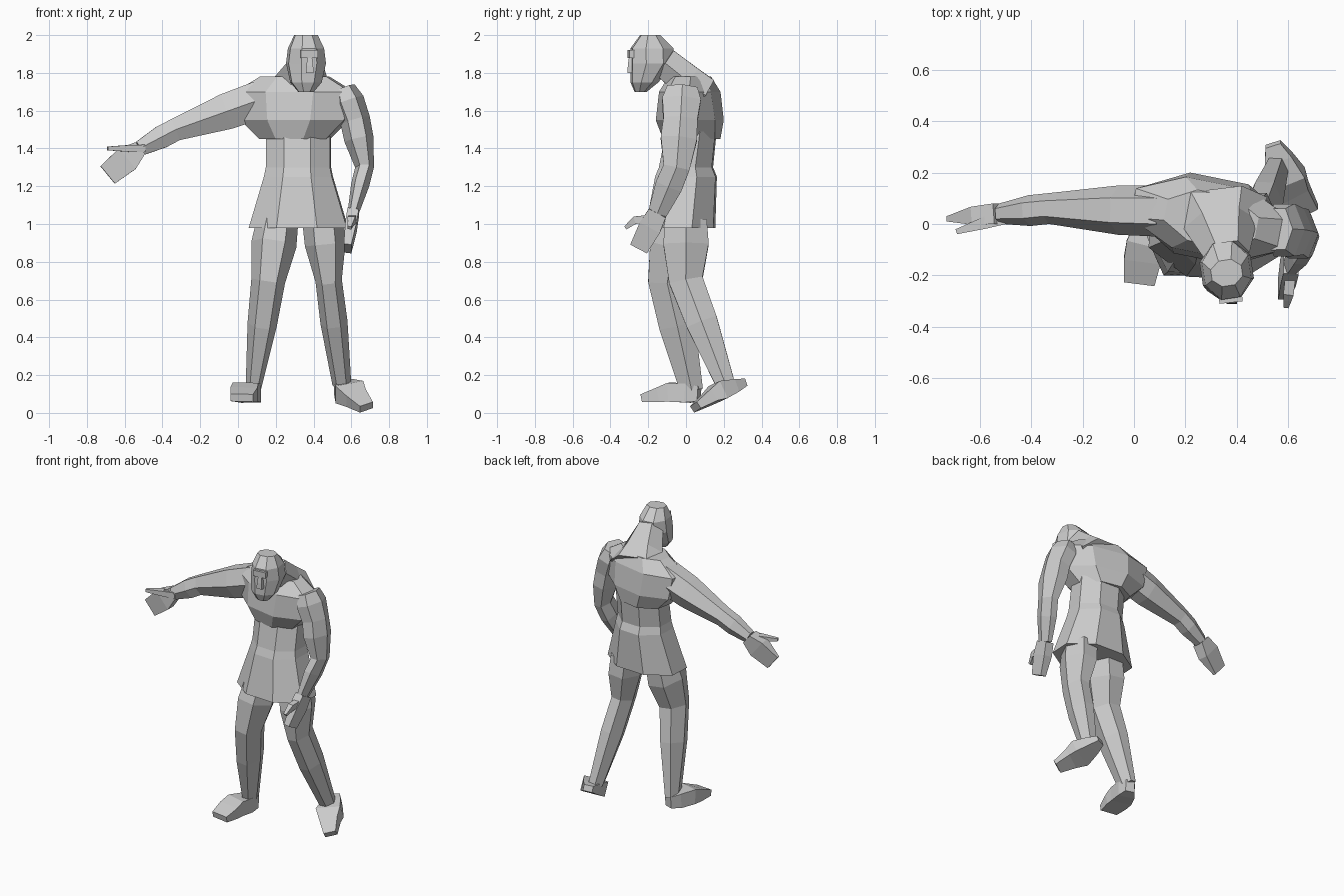
import bpy
import bmesh
from math import sin, cos, pi
from mathutils import Vector, Matrix

default_cube = bpy.data.objects.get("Cube")
if default_cube:
    bpy.data.objects.remove(default_cube)

# One clay colour for the whole figure
clay = bpy.data.materials.new("clay_grey")
clay.use_nodes = True
clay_colour = (.6, .6, .6, 1)
clay.diffuse_color = clay_colour
clay.node_tree.nodes["Principled BSDF"].inputs["Base Color"].default_value = clay_colour

SIDEWAYS = Vector((1, 0, 0))
DEPTHWAYS = Vector((0, 1, 0))
UPWARD = Vector((0, 0, 1))


def unit_section(sides):
    """Regular polygon stretched to fill a square of half-size one."""
    phase = pi / sides if sides % 4 == 0 else 0
    angles = [phase + 2 * pi * index / sides for index in range(sides)]
    widest = max(cos(angle) for angle in angles)
    tallest = max(sin(angle) for angle in angles)
    return [(cos(angle) / widest, sin(angle) / tallest) for angle in angles]


def loft(name, stations, sides, side_axis, normal=None):
    """Skin polygons along stations of centre, half width and half depth."""
    mesh_builder = bmesh.new()
    section = unit_section(sides)
    last = len(stations) - 1
    rings = []
    for index, (centre, half_width, half_depth) in enumerate(stations):
        before = stations[max(index - 1, 0)][0]
        after = stations[min(index + 1, last)][0]
        along = normal or (after - before).normalized()
        across = (side_axis - along * side_axis.dot(along)).normalized()
        outward = along.cross(across)
        rings.append([
            mesh_builder.verts.new(centre + across * half_width * u + outward * half_depth * v)
            for u, v in section])
    for lower, upper in zip(rings, rings[1:]):
        for side in range(sides):
            following = (side + 1) % sides
            mesh_builder.faces.new((lower[side], lower[following], upper[following], upper[side]))
    mesh_builder.faces.new(rings[0][::-1])
    mesh_builder.faces.new(rings[-1])
    bmesh.ops.recalc_face_normals(mesh_builder, faces=mesh_builder.faces)
    mesh = bpy.data.meshes.new(name)
    mesh_builder.to_mesh(mesh)
    mesh_builder.free()
    mesh.materials.append(clay)
    part = bpy.data.objects.new(name, mesh)
    bpy.context.collection.objects.link(part)


def column(name, x, yaw, levels):
    """Upright body mass from level rings of y, z, half width, half depth."""
    stations = [(Vector((x, y, z)), half_width, half_depth)
                for y, z, half_width, half_depth in levels]
    side_axis = Matrix.Rotation(yaw, 3, "Z") @ SIDEWAYS
    loft(name, stations, 8, side_axis, UPWARD)


def limb(name, joints, sides=6, side_axis=SIDEWAYS, swell=1.2):
    """Chain of joints with a swollen muscle ring between each pair."""
    stations = []
    for start, end in zip(joints, joints[1:]):
        belly = start[0].lerp(end[0], .4)
        muscle = [swell * (near + far) / 2 for near, far in zip(start[1:], end[1:])]
        stations += [start, (belly, *muscle)]
    stations.append(joints[-1])
    loft(name, stations, sides, side_axis)


def joint(x, y, z, half_width, half_depth=None):
    """Joint position with its size, round unless a depth is given."""
    return Vector((x, y, z)), half_width, half_depth or half_width


# Tunic skirt and waist
column("tunic_skirt", .32, -.05, [
    (-.03, .98, .26, .18), (0, 1.25, .18, .16),
    (0, 1.3, .17, .14), (.03, 1.5, .17, .13)])

# Chest and shoulders, turned slightly with the left side forward
column("chest", .3, -.2, [
    (.03, 1.45, .18, .14), (.02, 1.55, .28, .16),
    (.02, 1.7, .31, .14), (.02, 1.78, .18, .1)])

# Neck leaning forward into the head
limb("neck", [joint(.32, .08, 1.7, .2, .09), joint(.36, -.12, 1.86, .09, .08)], swell=1)

# Head with the beard tapering to the chin
column("head", .36, .15, [
    (-.24, 1.7, .04, .03), (-.22, 1.75, .08, .07), (-.18, 1.85, .1, .11),
    (-.18, 1.93, .09, .11), (-.19, 2, .06, .05)])
limb("nose", [joint(.38, -.29, 1.8, .02), joint(.38, -.29, 1.9, .01)], sides=4)
limb("brow", [joint(.33, -.29, 1.9, .02), joint(.42, -.28, 1.9, .02)],
     sides=4, side_axis=DEPTHWAYS, swell=1)

# Right arm stretched out to the side
right_wrist = joint(-.52, .04, 1.4, .04)
limb("right_arm", [
    joint(.12, .05, 1.66, .1), joint(-.33, .06, 1.5, .06), right_wrist],
    side_axis=DEPTHWAYS)
limb("right_hand", [right_wrist, joint(-.69, .02, 1.26, .01, .06)],
     sides=4, side_axis=DEPTHWAYS, swell=1.4)
limb("right_thumb", [joint(-.5, .03, 1.4, .03, .02), joint(-.69, -.03, 1.4, .01)],
     sides=4, side_axis=DEPTHWAYS)

# Left arm hanging with the forearm reaching forward
left_wrist = joint(.61, -.15, 1.06, .03, .05)
limb("left_arm", [
    joint(.56, -.02, 1.72, .06, .08), joint(.62, -.03, 1.55, .08, .09),
    joint(.67, -.05, 1.3, .05, .07), left_wrist])
limb("left_hand", [left_wrist, joint(.58, -.25, .87, .02, .05)], sides=4)
limb("left_thumb", [
    joint(.61, -.18, 1.03, .02), joint(.6, -.27, 1.02, .02), joint(.59, -.32, .98, .01)],
    sides=4, swell=1)

# Right leg and flat foot in front
limb("right_leg", [
    joint(.21, -.04, 1.02, .11), joint(.16, -.1, .7, .09, .1), joint(.08, .03, .12, .04, .06)])
limb("right_foot", [
    joint(.09, .07, .1, .03, .04), joint(.04, -.08, .11, .07, .05), joint(.02, -.23, .08, .06, .02)],
    sides=4, swell=1.1)

# Left leg and raised heel trailing behind
limb("left_leg", [
    joint(.45, 0, 1.02, .11), joint(.48, 0, .7, .07, .09), joint(.55, .21, .15, .05)])
limb("left_foot", [
    joint(.54, .31, .16, .03, .02), joint(.59, .17, .11, .08, .05), joint(.68, .05, .03, .04, .02)],
    sides=4, swell=1)
